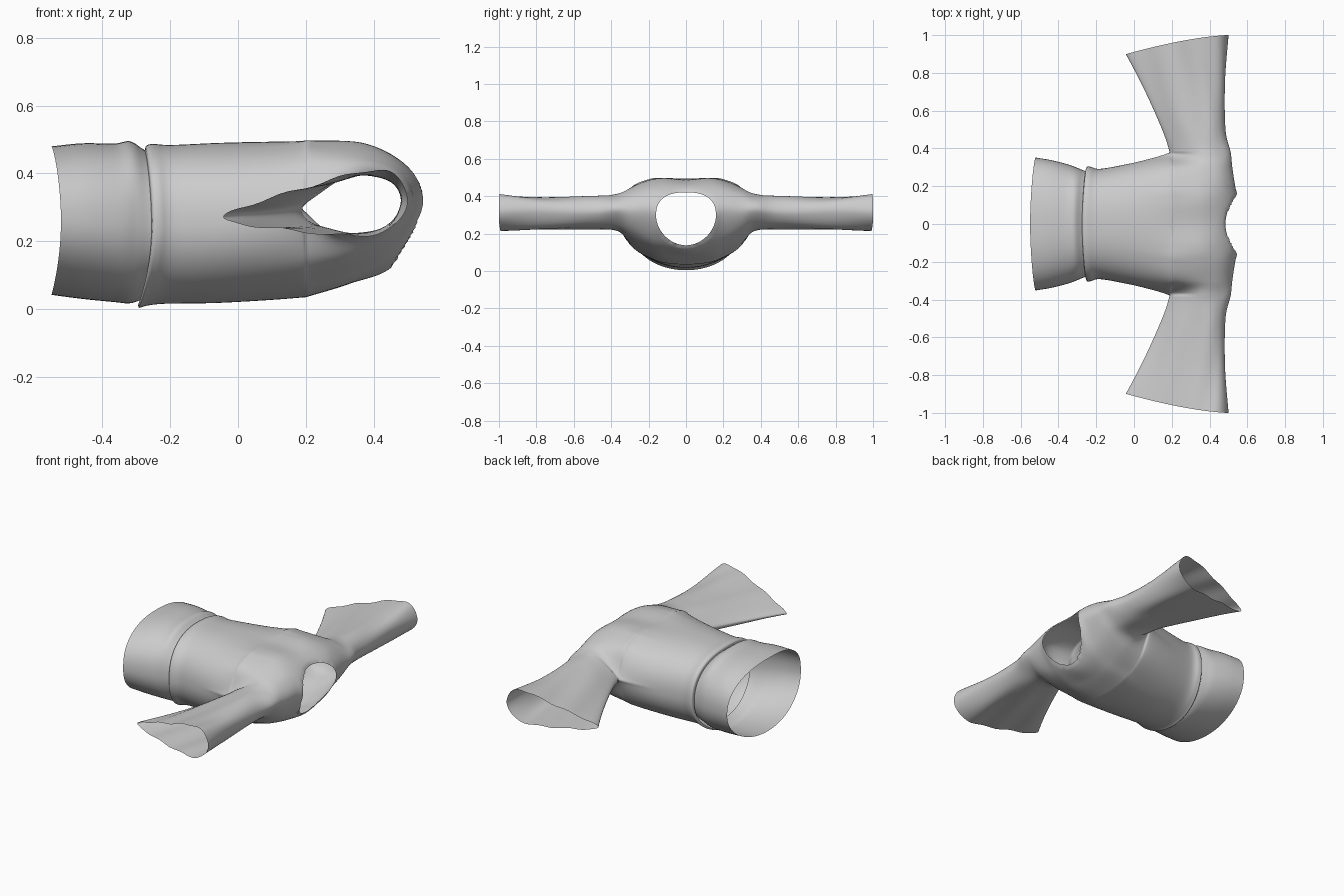
import bpy, bmesh, math
from mathutils import Vector

if "Cube" in bpy.data.objects:
    bpy.data.objects.remove(bpy.data.objects["Cube"])

# Sleeve/shoulder profiles: distance from centre -> (x, z) from the lower back edge,
# round the shoulder line, to the upper back edge
PROFILES = {
    0.00: [(.2, .035), (.33, .075), (.46, .13), (.53, .28), (.49, .42), (.38, .48), (.2, .492)],
    0.12: [(.2, .045), (.34, .085), (.465, .155), (.55, .29), (.51, .41), (.38, .487), (.2, .498)],
    0.20: [(.2, .075), (.34, .11), (.46, .18), (.535, .32), (.49, .42), (.38, .475), (.2, .49)],
    0.30: [(.2, .145), (.34, .16), (.46, .22), (.52, .32), (.48, .40), (.38, .44), (.2, .44)],
    0.38: [(.19, .30), (.28, .225), (.42, .23), (.51, .32), (.47, .385), (.35, .405), (.19, .30)],
    0.50: [(.155, .30), (.25, .24), (.41, .23), (.483, .31), (.45, .38), (.34, .395), (.155, .30)],
    0.75: [(.06, .285), (.17, .24), (.40, .225), (.48, .31), (.44, .385), (.28, .375), (.06, .285)],
    1.00: [(-.04, .275), (.09, .24), (.40, .22), (.50, .31), (.43, .41), (.22, .365), (-.04, .275)],
}
ARMPIT = 0.38
SEG_V, SEG_U = 12, 12


def catmull(a, b, c, d, t):
    return 0.5 * (2 * b + (c - a) * t + (2 * a - 5 * b + 4 * c - d) * t * t
                  + (3 * b - a - 3 * c + d) * t ** 3)


def spline(pts, seg, closed=False):
    first = pts[-2] if closed else 2 * pts[0] - pts[1]
    last = pts[1] if closed else 2 * pts[-1] - pts[-2]
    p = [first] + list(pts) + [last]
    out = [catmull(*p[i:i + 4], k / seg) for i in range(len(pts) - 1) for k in range(seg)]
    return out + [pts[-1].copy()]


def skin(bm, rows, closed):
    vr = [[bm.verts.new(p) for p in r] for r in rows]
    for a, b in zip(vr, vr[1:]):
        n = len(a)
        for i in range(n if closed else n - 1):
            j = (i + 1) % n
            bm.faces.new((a[i], a[j], b[j], b[i]))


def finish(bm, name):
    bmesh.ops.remove_doubles(bm, verts=bm.verts, dist=0.0003)
    bmesh.ops.recalc_face_normals(bm, faces=bm.faces)
    me = bpy.data.meshes.new(name)
    bm.to_mesh(me)
    bm.free()
    me.shade_smooth()
    ob = bpy.data.objects.new(name, me)
    bpy.context.collection.objects.link(ob)
    return ob


def section(ang, hw, lo, hi):
    """Rounded body cross-section point (y, z), a little squarer on top."""
    c, s = math.cos(ang), math.sin(ang)
    e = 2.4 if s > 0 else 2.05
    r = (abs(c) ** e + abs(s) ** e) ** (-1 / e)
    return hw * r * c, (lo + hi) / 2 + (hi - lo) / 2 * r * s


def neck_radius(p):
    dz = p.z - 0.295
    e, h = (2.5, .125) if dz > 0 else (1.9, .158)
    return (abs(p.y / .16) ** e + abs(dz / h) ** e) ** (1 / e)


# Shoulders and sleeves: one sheet running from cuff to cuff
ys = sorted(PROFILES)
stations = [-y for y in reversed(ys[1:])] + ys
columns = [spline([Vector((PROFILES[abs(y)][k][0], y, PROFILES[abs(y)][k][1])) for y in stations], SEG_V)
           for k in range(7)]
sheet = []
for ctrl in zip(*columns):
    ctrl = [c.copy() for c in ctrl]
    sleeve = abs(ctrl[0].y) > ARMPIT - 0.001
    if sleeve:
        ctrl[0] = ctrl[6] = (ctrl[0] + ctrl[6]) / 2
    row = spline(ctrl, SEG_U, sleeve)
    for p in row:
        k = max(0, min(1, (abs(p.y) - ARMPIT) / .62))
        p.z += .004 * min(1, k * 4) * math.sin(p.x * 38 + abs(p.y) * 9)   # soft folds
        p.y -= math.copysign(.1 * k * (max(0, .5 - p.x) / .54) ** 1.5, p.y)
    sheet.append(row)
bm = bmesh.new()
skin(bm, sheet, False)

# Neck opening: remove faces, then pull the rim onto a clean outline
hole = [v for v in bm.verts if v.co.x > .4 and neck_radius(v.co) < 1]
bmesh.ops.delete(bm, geom=hole, context='VERTS')
for v in bm.verts:
    r = neck_radius(v.co)
    if v.is_boundary and v.co.x > .42 and r < 1.3 and abs(v.co.y) < .25:
        v.co.y /= r
        v.co.z = .295 + (v.co.z - .295) / r

# Torso: continues from the shoulder sheet's back edge to the waist lip
i0 = stations.index(-ARMPIT) * SEG_V
i1 = stations.index(ARMPIT) * SEG_V
edge = [sheet[i][0] for i in range(i0, i1)] + [sheet[i][-1] for i in range(i1, i0, -1)]
angles = [math.atan2((p.z - .28) / .23, p.y / .38) for p in edge]
torso_keys = [Vector(k) for k in [(-.255, .285, .012, .468), (-.25, .302, .004, .482), (-.23, .303, .01, .487),
                                  (-.18, .292, .016, .484), (-.05, .314, .018, .49),
                                  (.1, .347, .027, .495), (.2, .375, .037, .497)]]
rings = []
for key in spline(torso_keys, 6):
    x, hw, lo, hi = key
    w = max(0, min(1, (x + .05) / .25)) ** 2
    fade = max(0, min(1, (.1 - x) / .33))
    ring = []
    for a, e in zip(angles, edge):
        y, z = section(a, hw, lo, hi)
        s = math.sin(a)
        p = Vector((x - fade * s * s * (.04 if s < 0 else .02), y, z))
        ring.append(p.lerp(e, w))
    rings.append(ring)
rings[-1] = [e.copy() for e in edge]
skin(bm, rings, True)
finish(bm, "jacket_torso_and_sleeves")

# Skirt: flared band whose upper edge tucks under the waist lip
skirt_keys = [Vector(k) for k in [(-.55, .352, .042, .48), (-.45, .337, .03, .489), (-.35, .314, .021, .488),
                                  (-.30, .297, .017, .495), (-.265, .283, .028, .475),
                                  (-.235, .275, .04, .455)]]
bm = bmesh.new()
rings = []
for x, hw, lo, hi in spline(skirt_keys, 6):
    ring = []
    hem = max(0, (-.3 - x) / .25)
    for i in range(96):
        a = i * math.tau / 96
        y, z = section(a, hw, lo, hi)
        s = math.sin(a)
        ring.append(Vector((x + .028 * hem * (1 - s * s) - (1 - min(1, hem)) * .02 * s * s, y, z)))
    rings.append(ring)
skin(bm, rings, True)
finish(bm, "skirt_band")
